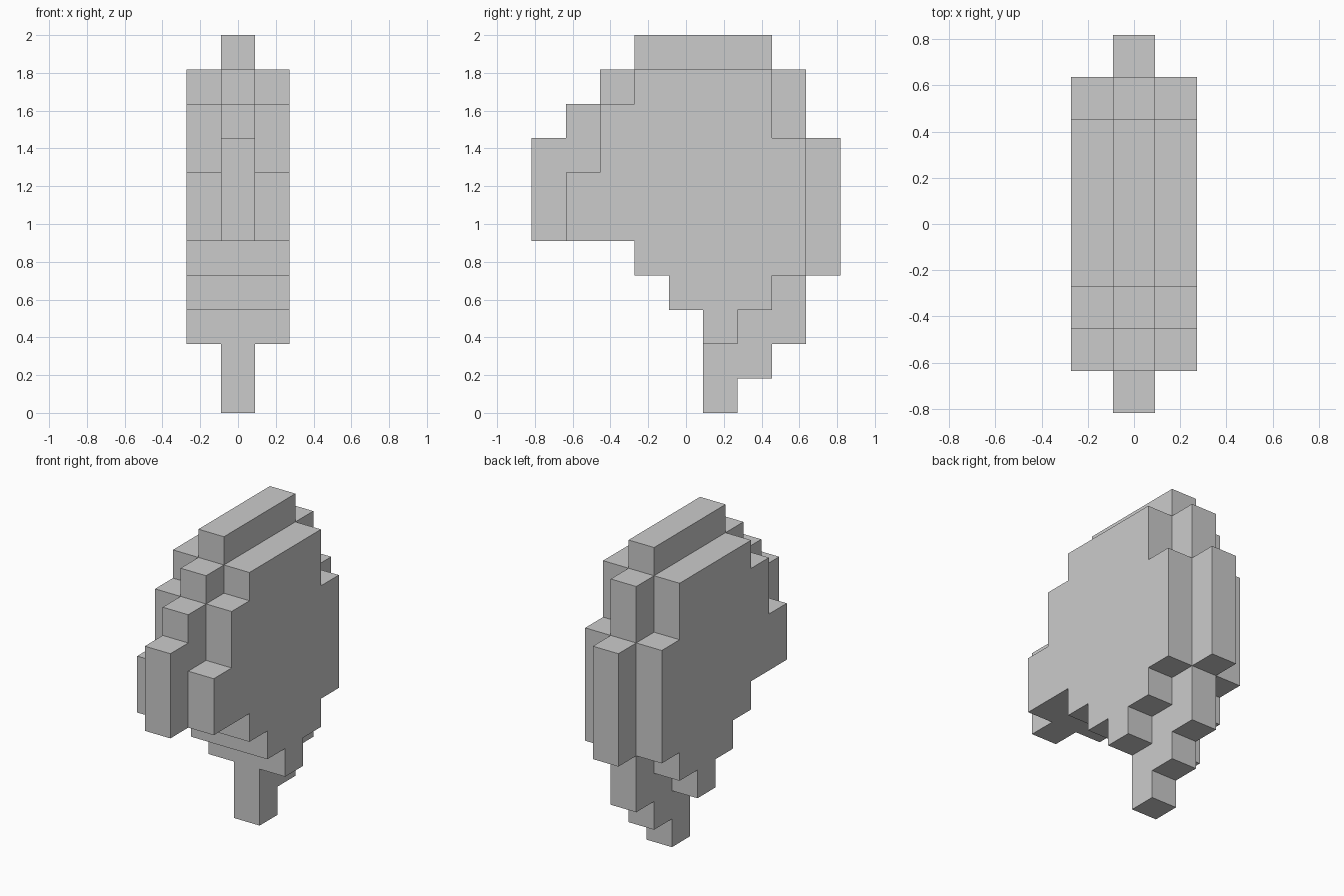
import bpy, bmesh
from math import radians
from mathutils import Vector

if "Cube" in bpy.data.objects:
    bpy.data.objects.remove(bpy.data.objects["Cube"])

U = 2 / 11  # edge of one block

# first and last block along y for every layer, from the bottom up
core_rows = [(1, 1), (1, 2), (1, 3), (0, 3), (-1, 4), (-4, 4),
             (-4, 4), (-4, 4), (-3, 3), (-2, 3), (-1, 2)]
side_rows = [None, None, (1, 1), (0, 2), (-1, 3), (-3, 3),
             (-3, 3), (-2, 3), (-2, 2), (-1, 2), None]


def slab(x, rows):
    return {(x, y, z) for z, r in enumerate(rows) if r
            for y in range(r[0], r[1] + 1)}


# central fin plus a mirrored, smaller slab on each side
cells = slab(0, core_rows) | slab(-1, side_rows) | slab(1, side_rows)

# outer skin: only faces with no neighbouring block
bm = bmesh.new()
for c in cells:
    centre = Vector((c[0], c[1], c[2] + 0.5))
    for axis in range(3):
        for sign in (-1, 1):
            n = Vector((0, 0, 0))
            n[axis] = sign
            if tuple(int(c[i] + n[i]) for i in range(3)) in cells:
                continue
            a = Vector((0, 0, 0))
            a[(axis + 1) % 3] = 0.5
            b = n.cross(a)
            mid = centre + n * 0.5
            bm.faces.new([bm.verts.new((mid + p) * U)
                          for p in (-a - b, a - b, a + b, b - a)])
bmesh.ops.remove_doubles(bm, verts=bm.verts[:], dist=0.001)

# merge coplanar squares into large flat faces
bmesh.ops.dissolve_limit(bm, angle_limit=radians(1),
                         verts=bm.verts[:], edges=bm.edges[:])

mesh = bpy.data.meshes.new("stepped_body")
bm.to_mesh(mesh)
bm.free()
bpy.context.collection.objects.link(bpy.data.objects.new("stepped_body", mesh))
